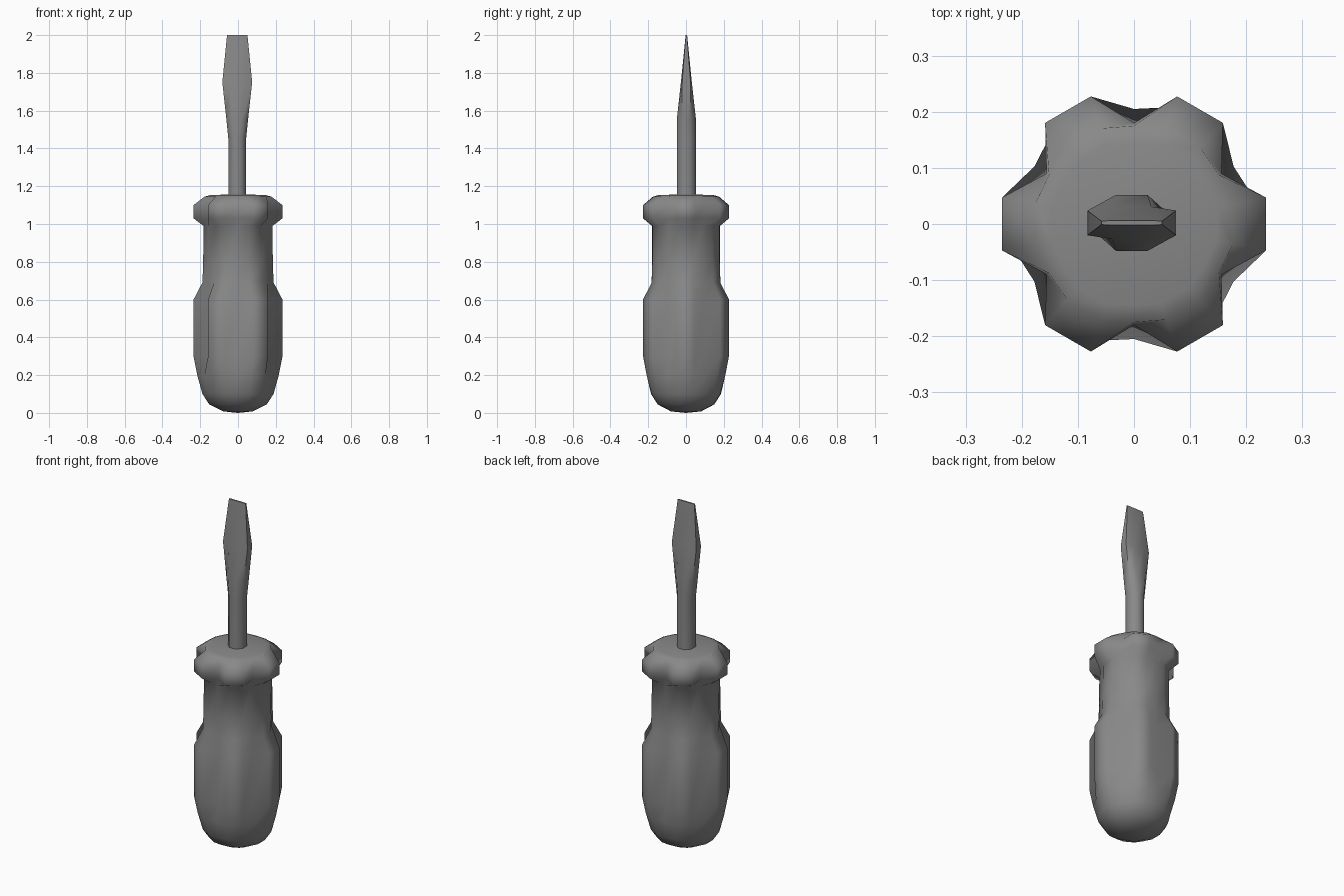
import bpy, bmesh
from math import sin, cos, pi, radians

cube = bpy.data.objects.get("Cube")
if cube:
    bpy.data.objects.remove(cube)

grey = bpy.data.materials.new("plain grey")
grey.use_nodes = True
colour = (0.25, 0.25, 0.25, 1)
grey.diffuse_color = colour
grey.node_tree.nodes["Principled BSDF"].inputs["Base Color"].default_value = colour


def loft(name, rings, bottom, top, angle):
    """Skin a stack of rings; a cap is a fan to a point, or flat if None."""
    bm = bmesh.new()
    loops = [[bm.verts.new(p) for p in ring] for ring in rings]
    n = len(loops[0])
    for low, high in zip(loops, loops[1:]):
        for i in range(n):
            j = (i + 1) % n
            bm.faces.new((low[i], low[j], high[j], high[i]))
    for loop, tip in ((loops[0], bottom), (loops[-1], top)):
        if tip is None:
            bm.faces.new(loop)
        else:
            centre = bm.verts.new((0, 0, tip))
            for i in range(n):
                bm.faces.new((loop[i], loop[(i + 1) % n], centre))
    bmesh.ops.recalc_face_normals(bm, faces=bm.faces)
    mesh = bpy.data.meshes.new(name)
    bm.to_mesh(mesh)
    bm.free()
    mesh.materials.append(grey)
    obj = bpy.data.objects.new(name, mesh)
    bpy.context.collection.objects.link(obj)
    bpy.ops.object.select_all(action="DESELECT")
    obj.select_set(True)
    bpy.context.view_layer.objects.active = obj
    bpy.ops.object.shade_smooth_by_angle(angle=radians(angle))
    return obj


def lobed_ring(z, lobe, groove):
    """Six two-cornered lobes with a groove between neighbours."""
    ring = []
    for k in range(6):
        for offset, r in ((-11.3, lobe), (11.3, lobe), (30, groove)):
            a = k * pi / 3 + radians(offset)
            ring.append((r * cos(a), r * sin(a), z))
    return ring


def octagon_ring(z, wide, flat_x, deep, flat_y):
    """Chamfered rectangle, slightly off centre."""
    quarter = [(wide, flat_y), (flat_x, deep)]
    pts = quarter + [(-x, y) for x, y in reversed(quarter)]
    pts += [(-x, -y) for x, y in pts]
    return [(x - 0.004, y + 0.002, z) for x, y in pts]


# Grip: rounded butt, fluted body, round neck and fluted collar
grip = [
    (0.008, 0.08, 0.08), (0.045, 0.155, 0.15), (0.1, 0.192, 0.185),
    (0.2, 0.22, 0.205), (0.3, 0.24, 0.18), (0.6, 0.24, 0.18),
    (0.69, 0.192, 0.18), (0.8, 0.188, 0.18), (0.99, 0.186, 0.18),
    (1.03, 0.24, 0.18), (1.1, 0.24, 0.18), (1.145, 0.18, 0.175),
    (1.153, 0.15, 0.145),
]
loft("handle", [lobed_ring(*r) for r in grip], 0, 1.158, 70)

# Shaft: octagonal rod flaring into a flat wedge tip
rod = [
    (1.12, 0.047, 0.02, 0.05, 0.021), (1.45, 0.047, 0.02, 0.05, 0.021),
    (1.56, 0.058, 0.028, 0.05, 0.023), (1.75, 0.079, 0.035, 0.029, 0.022),
    (2.0, 0.054, 0.04, 0.004, 0.003),
]
loft("shaft", [octagon_ring(*r) for r in rod], None, None, 60)
